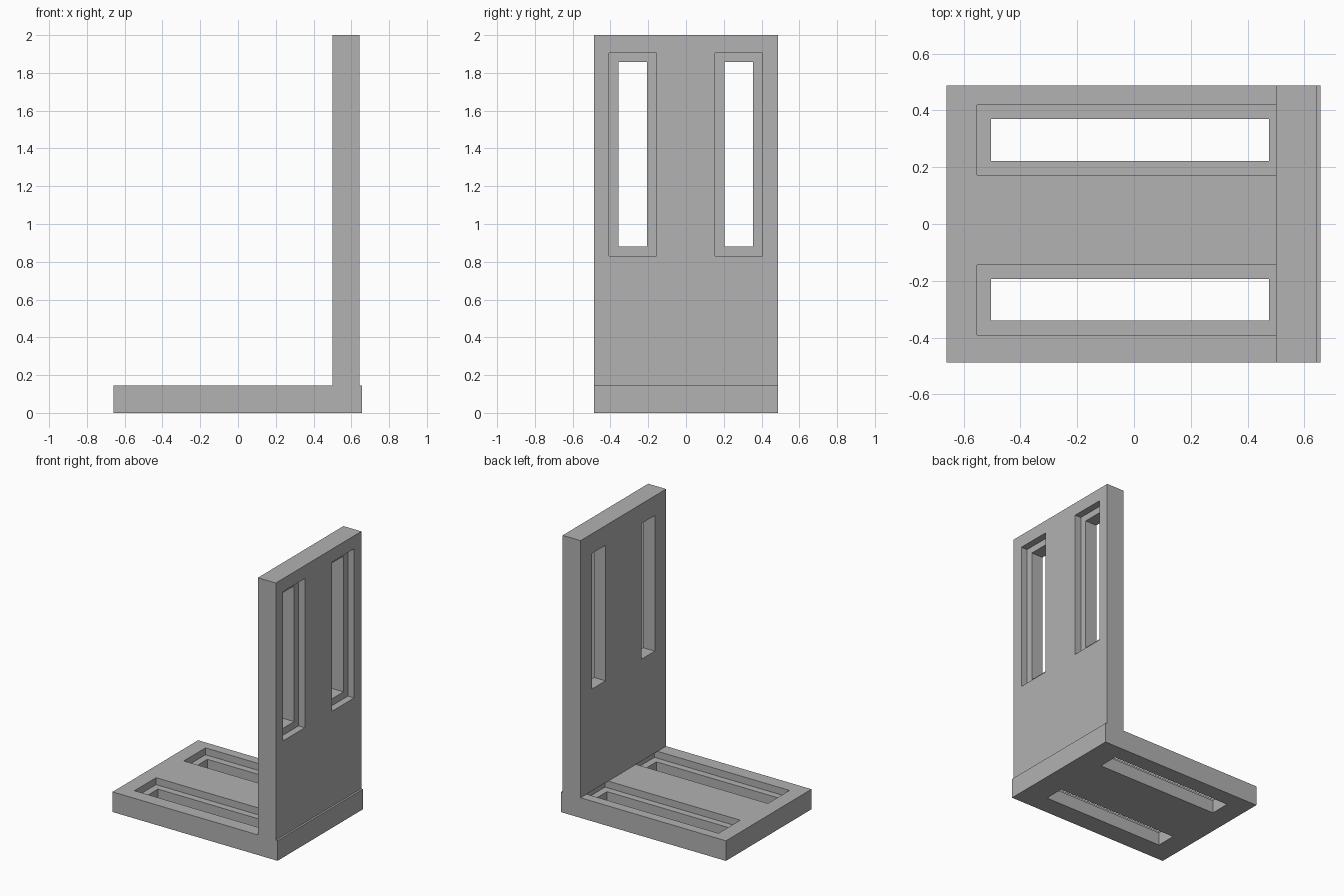
import bpy
from mathutils import Vector

if "Cube" in bpy.data.objects:
    bpy.data.objects.remove(bpy.data.objects["Cube"], do_unlink=True)

GREY = (0.445, 0.445, 0.445, 1)
grey = bpy.data.materials.new("plain grey")
grey.use_nodes = True
grey.diffuse_color = GREY
grey.node_tree.nodes["Principled BSDF"].inputs["Base Color"].default_value = GREY


def box(name, low, high):
    """Box spanning two opposite corners."""
    low, high = Vector(low), Vector(high)
    bpy.ops.mesh.primitive_cube_add(size=1, location=(low + high) / 2)
    ob = bpy.context.object
    ob.name = name
    ob.scale = high - low
    bpy.ops.object.transform_apply(location=True, rotation=False, scale=True)
    ob.data.materials.append(grey)
    return ob


def cut(target, cutters):
    """Subtract the cutters in order, then delete them."""
    for cutter in cutters:
        mod = target.modifiers.new("cut", 'BOOLEAN')
        mod.operation = 'DIFFERENCE'
        mod.solver = 'EXACT'
        mod.object = cutter
        bpy.context.view_layer.objects.active = target
        bpy.ops.object.modifier_apply(modifier=mod.name)
        bpy.data.objects.remove(cutter, do_unlink=True)


THICK = 0.145      # height of the base plate
STEP = 0.05        # recess depth and ledge width
HALF = 0.4875      # half the width of both plates

base = box("base_plate", (-0.66, -HALF, 0), (0.657, HALF, THICK))
wall = box("upright_plate", (0.5, -HALF, THICK), (0.643, HALF, 2))

# Stepped slots in the base, open to the top; the ledge runs under the upright
for y0, y1 in ((-0.34, -0.194), (0.222, 0.369)):
    cut(base, [
        box("slot_cutter", (-0.503, y0, -0.1), (0.475, y1, 0.3)),
        box("recess_cutter", (-0.553, y0 - STEP, THICK - STEP),
            (0.525, y1 + STEP, 0.3)),
    ])

# Stepped slots in the upright, recessed on its outer face
for y0, y1 in ((-0.358, -0.207), (0.203, 0.355)):
    cut(wall, [
        box("slot_cutter", (0.4, y0, 0.88), (0.8, y1, 1.858)),
        box("recess_cutter", (0.643 - STEP, y0 - STEP, 0.83),
            (0.8, y1 + STEP, 1.906)),
    ])
